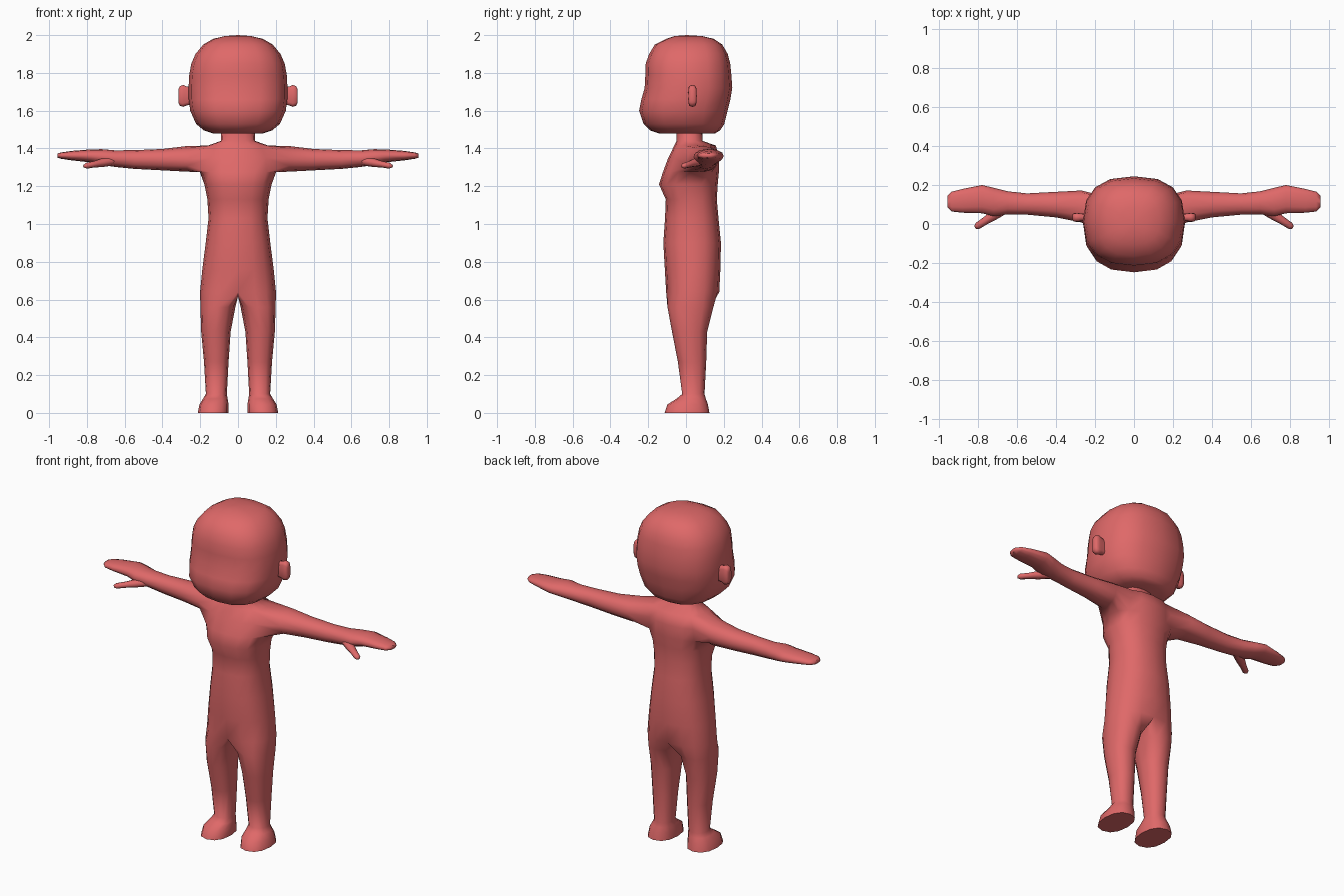
import bpy, bmesh, math
from mathutils import Vector

if "Cube" in bpy.data.objects:
    bpy.data.objects.remove(bpy.data.objects["Cube"])

skin = bpy.data.materials.new("coral_red")
skin.diffuse_color = (0.74, 0.14, 0.14, 1)
skin.use_nodes = True
skin.node_tree.nodes["Principled BSDF"].inputs["Base Color"].default_value = skin.diffuse_color


def sup(a, p):
    """Unit superellipse point at angle a."""
    c, s = math.cos(a), math.sin(a)
    return (math.copysign(abs(c) ** (2 / p), c), math.copysign(abs(s) ** (2 / p), s))


def stack_ring(bm, z, rx, y0, y1, p, n=16):
    """Level ring centred on x, spanning y0..y1."""
    ring = []
    for i in range(n):
        c, s = sup(2 * math.pi * i / n, p)
        ring.append(bm.verts.new((rx * c, (y0 + y1) / 2 + (y1 - y0) / 2 * s, z)))
    return ring


def bridge(bm, a, b, skip=()):
    n = len(a)
    for i in range(n):
        if i not in skip:
            bm.faces.new((a[i], a[(i + 1) % n], b[(i + 1) % n], b[i]))


def finish(bm, name, angle=70):
    bmesh.ops.recalc_face_normals(bm, faces=bm.faces)
    me = bpy.data.meshes.new(name)
    bm.to_mesh(me)
    bm.free()
    me.materials.append(skin)
    me.shade_smooth()
    me.set_sharp_from_angle(angle=math.radians(angle))
    ob = bpy.data.objects.new(name, me)
    bpy.context.scene.collection.objects.link(ob)
    return ob


# Body: torso rings (z, half width, front y, back y)
TORSO = [(0.64, 0.201, -0.105, 0.176), (0.76, 0.189, -0.112, 0.182), (0.90, 0.171, -0.12, 0.185),
         (1.03, 0.156, -0.111, 0.172), (1.13, 0.162, -0.107, 0.163), (1.21, 0.178, -0.143, 0.168),
         (1.275, 0.202, -0.122, 0.174), (1.35, 0.195, -0.094, 0.175), (1.415, 0.16, -0.062, 0.158),
         (1.44, 0.09, -0.05, 0.088), (1.51, 0.088, -0.05, 0.085)]
# Leg rings (z, inner x, outer x, front y, back y)
LEG = [(0.56, 0.014, 0.199, -0.098, 0.145), (0.43, 0.039, 0.195, -0.074, 0.112),
       (0.27, 0.05, 0.18, -0.043, 0.107), (0.10, 0.059, 0.17, -0.02, 0.098),
       (0.075, 0.055, 0.185, -0.05, 0.105), (0.045, 0.05, 0.204, -0.098, 0.116),
       (0.0, 0.05, 0.213, -0.113, 0.124)]
# Arm rings (x, front y, back y, bottom z, top z)
ARM = [(0.27, 0.008, 0.172, 1.277, 1.413), (0.40, 0.034, 0.165, 1.284, 1.397),
       (0.55, 0.048, 0.157, 1.292, 1.391), (0.65, 0.05, 0.168, 1.302, 1.39),
       (0.72, 0.04, 0.186, 1.312, 1.396), (0.78, 0.055, 0.2, 1.326, 1.395),
       (0.88, 0.058, 0.18, 1.337, 1.387), (0.935, 0.064, 0.166, 1.345, 1.379),
       (0.956, 0.085, 0.145, 1.351, 1.373)]

bm = bmesh.new()
rows = [stack_ring(bm, z, rx, a, b, 2.35) for z, rx, a, b in TORSO]
arm_holes = {14, 15, 0, 1, 6, 7, 8, 9}
for r in range(len(rows) - 1):
    bridge(bm, rows[r], rows[r + 1], arm_holes if r in (6, 7) else ())
bm.faces.new(rows[-1])

# Crotch strip shared by both legs, from back to front
crotch = [bm.verts.new((0, y, z)) for y, z in ((0.11, 0.625), (0.03, 0.615), (-0.05, 0.615))]

for s in (1, -1):
    def col(i):
        return i % 16 if s > 0 else (8 - i) % 16

    # Legs and feet
    prev = [rows[0][col(i)] for i in range(12, 21)] + crotch
    for z, x0, x1, y0, y1 in LEG:
        ring = []
        for j in range(12):
            c, q = sup(math.radians(30 * (j - 4)), 2.3)
            ring.append(bm.verts.new((s * ((x0 + x1) / 2 + (x1 - x0) / 2 * c),
                                      (y0 + y1) / 2 + (y1 - y0) / 2 * q, z)))
        bridge(bm, prev, ring)
        prev = ring
    bm.faces.new(prev)

    # Arms and mitten hands, grown from the shoulder openings
    lo, mid, hi = rows[6], rows[7], rows[8]
    prev = ([lo[col(i)] for i in (14, 15, 0, 1, 2)] + [mid[col(2)]]
            + [hi[col(i)] for i in (2, 1, 0, 15, 14)] + [mid[col(14)]])
    for x, y0, y1, z0, z1 in ARM:
        ring = []
        for j in range(12):
            c, q = sup(math.radians(30 * (j - 5)), 2.2)
            ring.append(bm.verts.new((s * x, (y0 + y1) / 2 + (y1 - y0) / 2 * c,
                                      (z0 + z1) / 2 + (z1 - z0) / 2 * q)))
        bridge(bm, prev, ring)
        prev = ring
    bm.faces.new(prev)
finish(bm, "body")

# Head: same ring stack with a jutting jaw and flat brow
HEAD = [(1.48, 0.135, -0.145, 0.155), (1.495, 0.18, -0.19, 0.18), (1.53, 0.222, -0.225, 0.203),
        (1.60, 0.253, -0.248, 0.22), (1.66, 0.261, -0.236, 0.235), (1.72, 0.262, -0.219, 0.245),
        (1.79, 0.258, -0.215, 0.24), (1.85, 0.247, -0.213, 0.234), (1.90, 0.225, -0.195, 0.221),
        (1.95, 0.184, -0.165, 0.192), (1.98, 0.132, -0.105, 0.148), (1.995, 0.07, -0.06, 0.085)]
bm = bmesh.new()
rows = [stack_ring(bm, z, rx, a, b, 2.5) for z, rx, a, b in HEAD]
for a, b in zip(rows, rows[1:]):
    bridge(bm, a, b)
bm.faces.new(rows[0])
top = bm.verts.new((0, 0.005, 2.0))
for i in range(16):
    bm.faces.new((rows[-1][i], rows[-1][(i + 1) % 16], top))
finish(bm, "head")

for s, side in ((1, "left"), (-1, "right")):
    # Ears: thin plates with a flared rim
    bm = bmesh.new()
    prev = None
    for x, ry, rz in ((0.24, 0.018, 0.045), (0.272, 0.02, 0.05), (0.29, 0.023, 0.058),
                      (0.308, 0.022, 0.052), (0.316, 0.015, 0.036)):
        ring = []
        for j in range(12):
            c, q = sup(math.radians(30 * j), 3.5)
            ring.append(bm.verts.new((s * x, 0.034 + ry * c, 1.678 + rz * q)))
        if prev:
            bridge(bm, prev, ring)
        else:
            bm.faces.new(ring)
        prev = ring
    bm.faces.new(prev)
    finish(bm, side + "_ear")

    # Thumbs: tapered tubes angled forward from the palm
    bm = bmesh.new()
    start, end = Vector((s * 0.66, 0.085, 1.335)), Vector((s * 0.815, -0.018, 1.306))
    d = (end - start).normalized()
    u = d.cross(Vector((0, 0, 1))).normalized()
    v = u.cross(d)
    prev = None
    for t, r in ((0, 0.03), (0.4, 0.026), (0.65, 0.02), (0.92, 0.018), (1.0, 0.009)):
        c = start.lerp(end, t)
        ring = [bm.verts.new(c + r * (u * math.cos(k * math.pi / 4) + 0.85 * v * math.sin(k * math.pi / 4)))
                for k in range(8)]
        if prev:
            bridge(bm, prev, ring)
        else:
            bm.faces.new(ring)
        prev = ring
    bm.faces.new(prev)
    finish(bm, side + "_thumb")
